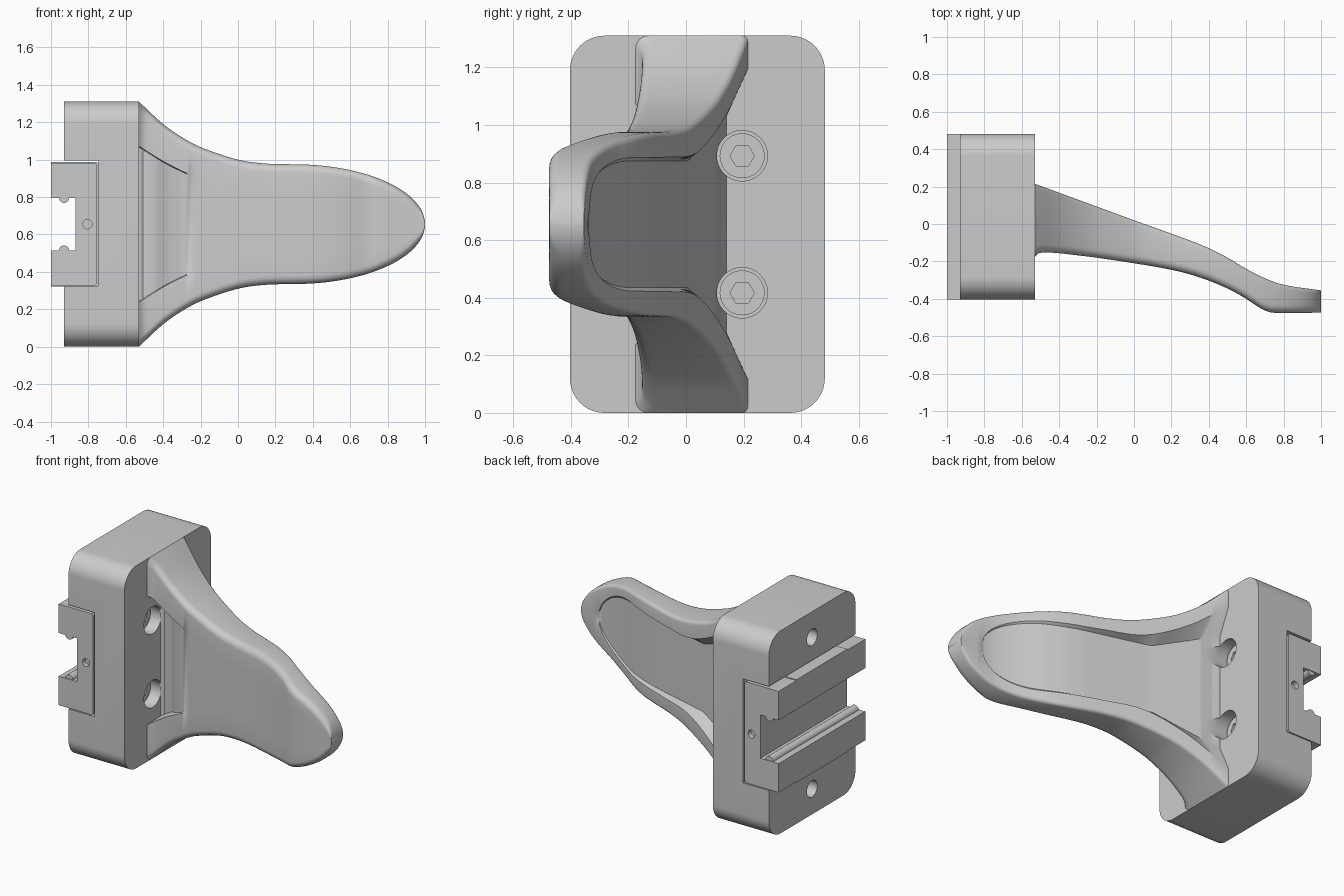
import bpy, bmesh, math
from mathutils import Matrix, Vector

old = bpy.data.objects.get("Cube")
if old:
    bpy.data.objects.remove(old, do_unlink=True)

grey = bpy.data.materials.new("plain grey")
grey.use_nodes = True
grey.diffuse_color = (0.6, 0.6, 0.6, 1)
grey.node_tree.nodes["Principled BSDF"].inputs["Base Color"].default_value = (0.6, 0.6, 0.6, 1)

MID_Z, MID_Y = 0.655, 0.04
JOINT = -0.53                     # x of the face where the lever meets the block
FRONT, BACK = -0.403, 0.482


def make(name, bm):
    bmesh.ops.recalc_face_normals(bm, faces=bm.faces[:])
    if bm.calc_volume(signed=True) < 0:
        bmesh.ops.reverse_faces(bm, faces=bm.faces[:])
    mesh = bpy.data.meshes.new(name)
    bm.to_mesh(mesh)
    bm.free()
    mesh.materials.append(grey)
    ob = bpy.data.objects.new(name, mesh)
    bpy.context.collection.objects.link(ob)
    return ob


def extrude(bm, profile, offset):
    """Close a profile of 3D points and extrude it into a solid."""
    face = bm.faces.new([bm.verts.new(p) for p in profile])
    geo = bmesh.ops.extrude_face_region(bm, geom=[face])["geom"]
    bmesh.ops.translate(bm, vec=offset, verts=[g for g in geo if isinstance(g, bmesh.types.BMVert)])


def rod(bm, r, start, end, sides=32):
    a, b = Vector(start), Vector(end)
    turn = Vector((0, 0, 1)).rotation_difference(b - a).to_matrix().to_4x4()
    bmesh.ops.create_cone(bm, cap_ends=True, segments=sides, radius1=r, radius2=r,
                          depth=(b - a).length, matrix=Matrix.Translation((a + b) / 2) @ turn)


def select_only(ob):
    bpy.ops.object.select_all(action="DESELECT")
    ob.select_set(True)
    bpy.context.view_layer.objects.active = ob


def cut(ob, bm):
    cutter = make("cutter", bm)
    cutter.hide_render = True
    mod = ob.modifiers.new("cut", "BOOLEAN")
    mod.operation, mod.solver, mod.object = "DIFFERENCE", "EXACT", cutter
    select_only(ob)
    bpy.ops.object.modifier_apply(modifier=mod.name)
    bpy.data.objects.remove(cutter, do_unlink=True)


def smooth(ob, angle=30):
    select_only(ob)
    bpy.ops.object.shade_smooth_by_angle(angle=math.radians(angle))


def curve(points, x, soft=True):
    """Height of a curve through the points at x, rounded or straight."""
    if x <= points[0][0]:
        return points[0][1]
    for i in range(len(points) - 1):
        (x0, y0), (x1, y1) = points[i], points[i + 1]
        if x <= x1:
            t, w = (x - x0) / (x1 - x0), x1 - x0
            if not soft:
                return y0 + (y1 - y0) * t
            p, q = points[max(i - 1, 0)], points[min(i + 2, len(points) - 1)]
            m0, m1 = (y1 - p[1]) / (x1 - p[0]), (q[1] - y0) / (q[0] - x0)
            return ((2*t**3 - 3*t*t + 1) * y0 + (t**3 - 2*t*t + t) * w * m0
                    + (3*t*t - 2*t**3) * y1 + (t**3 - t*t) * w * m1)
    return points[-1][1]


# Mounting block: rounded rectangle extruded along x
bm = bmesh.new()
R = 0.12
outline = []
for q, (y, z) in enumerate([(BACK - R, 1.31 - R), (FRONT + R, 1.31 - R), (FRONT + R, R), (BACK - R, R)]):
    for k in range(13):
        a = math.radians(90 * q + 7.5 * k)
        outline.append((-0.93, y + R * math.cos(a), z + R * math.sin(a)))
extrude(bm, outline, (JOINT + 0.93, 0, 0))
block = make("mounting_block", bm)

# Slot for the rail, counterbores and threaded holes
bm = bmesh.new()
extrude(bm, [(x, -0.6, z) for x, z in [(-1.1, 0.322), (-0.745, 0.322), (-0.745, 0.995), (-1.1, 0.995)]], (0, 1.2, 0))
screws = [(y, z) for y in (MID_Y - 0.155, MID_Y + 0.155) for z in (MID_Z - 0.238, MID_Z + 0.238)]
for y, z in screws:
    rod(bm, 0.088, (-0.66, y, z), (-0.4, y, z))
for side in (-1, 1):
    z = MID_Z + side * 0.49
    rod(bm, 0.053, (-1, MID_Y, z), (-0.78, MID_Y, z))
cut(block, bm)
smooth(block)

# Socket screws in the counterbores
for i, (y, z) in enumerate(screws):
    bm = bmesh.new()
    rod(bm, 0.078, (-0.67, y, z), (-0.6, y, z))
    screw = make(f"socket_screw_{i + 1}", bm)
    bm = bmesh.new()
    rod(bm, 0.042, (-0.64, y, z), (-0.5, y, z), 6)
    cut(screw, bm)
    smooth(screw)

# Rail carriage: channel section with a middle and two end caps
for name, y0, y1, grow in [("carriage_front_cap", FRONT, -0.22, 0),
                           ("carriage_body", -0.22, 0.3, 0.006),
                           ("carriage_back_cap", 0.3, BACK, 0)]:
    bm = bmesh.new()
    half, gap, base = 0.327 + grow, 0.14, -0.755 + 1.5 * grow
    upper = [(-0.87, gap), (-1, gap), (-1, half), (base - 0.01, half), (base, half - 0.01)]
    section = upper + [(x, -z) for x, z in reversed(upper)]
    extrude(bm, [(x, y0, MID_Z + z) for x, z in section], (0, y1 - y0, 0))
    part = make(name, bm)
    if grow == 0:
        bm = bmesh.new()
        end = FRONT if y0 < 0 else BACK
        rod(bm, 0.025, (-0.805, end - 0.03, MID_Z), (-0.805, end + 0.03, MID_Z), 24)
        cut(part, bm)
    smooth(part)

# Bearing ridges along the channel
for side, name in ((1, "upper_ridge"), (-1, "lower_ridge")):
    bm = bmesh.new()
    z = MID_Z + side * 0.142
    rod(bm, 0.028, (-0.93, FRONT + 0.005, z), (-0.93, BACK - 0.005, z), 24)
    smooth(make(name, bm))

# Lever: cross-sections swept along x
WIDTH = [(-0.53, 0.655), (-0.4, 0.535), (-0.3, 0.465), (-0.2, 0.412), (0, 0.345), (0.15, 0.324), (0.3, 0.32)]
FACE = [(-0.53, -0.175), (-0.5, -0.152), (-0.28, -0.17), (0, -0.21), (0.2, -0.245), (0.35, -0.285),
        (0.5, -0.345), (0.6, -0.4), (0.68, -0.452), (0.74, -0.474), (1, -0.474)]
REAR = [(-0.53, 0.215), (0, 0.02), (0.36, -0.112), (0.5, -0.18), (0.6, -0.24), (0.7, -0.29), (0.8, -0.325), (1, -0.355)]
POCKET = [(-0.53, 0.14), (-0.44, 0.105), (-0.38, 0.05), (-0.3, 0.01), (-0.24, 0)]   # front hollow depth
RECESS = [(-0.53, 0.075), (-0.1, 0.06), (0.3, 0.025), (0.6, 0.01), (0.84, 0.008), (0.88, 0)]  # rear depth
FLOOR = [(-0.53, 0.375), (-0.13, 0.22), (0.55, 0.22)]
RIM = [(-0.53, 0.535), (-0.3, 0.36), (-0.05, 0.245), (0.2, 0.23), (0.55, 0.225)]


def lever_section(x):
    w = curve(WIDTH, x) if x < 0.3 else 0.32 * math.sqrt(max(1 - ((x - 0.3) / 0.7) ** 2, 0.0008))
    face, rear = curve(FACE, x), curve(REAR, x)
    r = min(0.045, 0.4 * w)
    hollow = min(max(0.485 - 0.6 * (x - JOINT), 0.2), 0.5 * w + 0.16 * max(0, -x))
    arc = math.sqrt(max(1 - (max(x - 0.5, 0) / 0.36) ** 2, 0.0))
    floor = max(curve(FLOOR, x, False) * arc, 0.1 * w)
    rim = max(min(curve(RIM, x) * arc + 0.004, w - 1.1 * r), floor + 0.04 * w)
    deep = rear - curve(RECESS, x, False)
    pts = [(hollow, face + curve(POCKET, x, False)), (hollow + 0.1 * r, face)]
    for k in range(7):                       # rounded front edge
        a = math.radians(15 * k)
        pts.append((w - r + r * math.sin(a), face + r * (1 - math.cos(a))))
    s = r * 0.5
    for k in range(5):                       # smaller rounded rear edge
        a = math.radians(22.5 * k)
        pts.append((w - s + s * math.cos(a), rear - s + s * math.sin(a)))
    pts += [(rim, rear), (floor, deep)]
    loop = pts + [(-z, y) for z, y in reversed(pts)]
    return [(x, y, MID_Z + z) for z, y in loop]


stations = [JOINT - 0.004] + [JOINT + 0.83 * k / 40 for k in range(41)]
stations += [0.3 + 0.7 * math.sin(math.radians(90 * k / 36)) for k in range(1, 37)]
bm = bmesh.new()
rings = [[bm.verts.new(p) for p in lever_section(x)] for x in stations]
n = len(rings[0])
for a, b in zip(rings, rings[1:]):
    for i in range(n):
        j = (i + 1) % n
        bm.faces.new((a[i], a[j], b[j], b[i]))
bm.faces.new(rings[0])
bm.faces.new(rings[-1])
lever = make("lever", bm)

# Tool clearance grooves behind the lever
bm = bmesh.new()
for y, z in screws[2:]:
    rod(bm, 0.088, (-0.7, y, z), (-0.1, y, z))
cut(lever, bm)
smooth(lever, 35)
